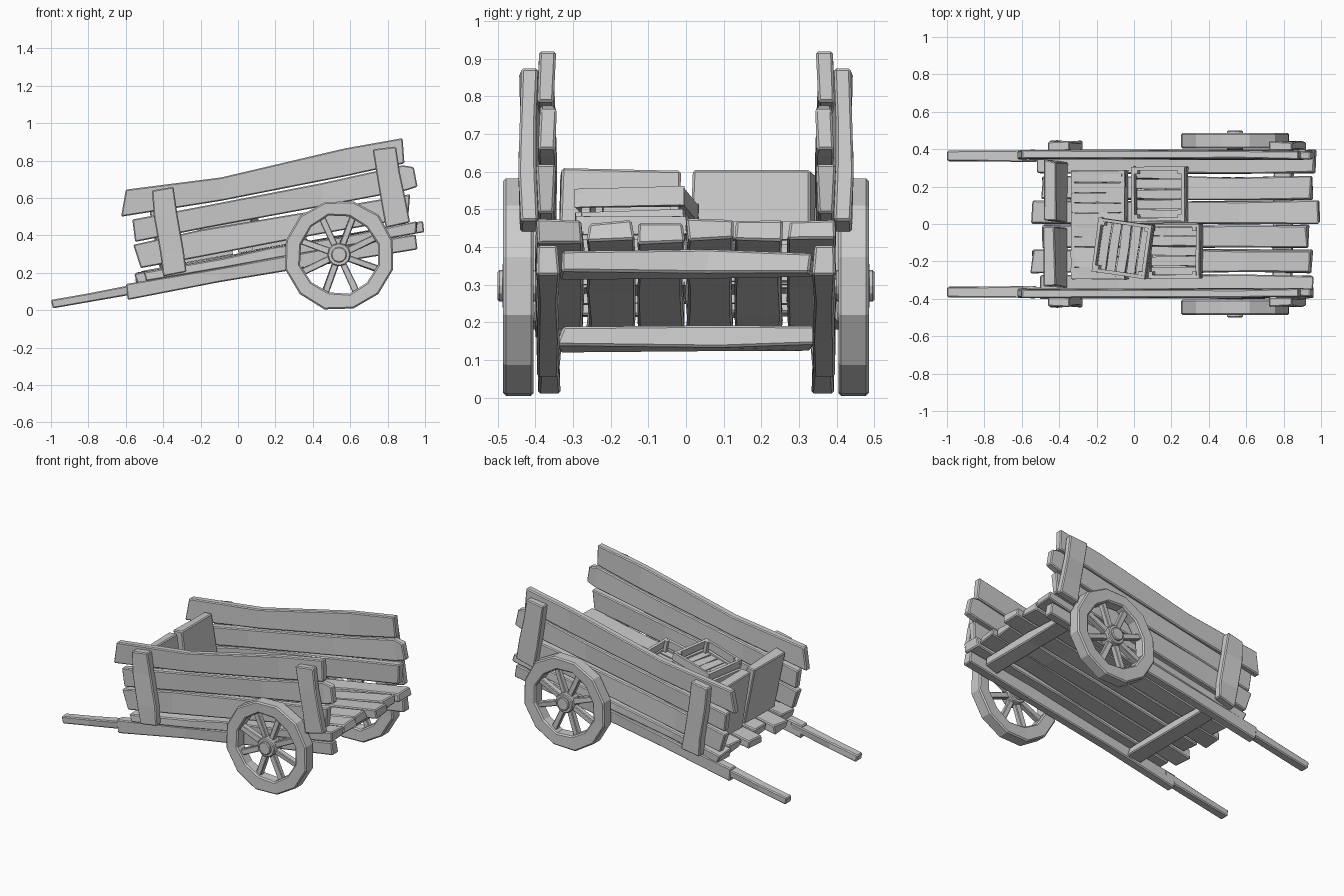
import bpy, bmesh, math, random
from mathutils import Matrix, Vector

if "Cube" in bpy.data.objects:
    bpy.data.objects.remove(bpy.data.objects["Cube"])

random.seed(4)
# Tilted frame of the cart bed: origin at floor centre, x runs up the slope
TILT = Matrix.Translation((0, 0, 0.27)) @ Matrix.Rotation(math.radians(-10.2), 4, 'Y')


def finish(name, bm, mirror=False, bevel=0.006):
    bmesh.ops.recalc_face_normals(bm, faces=bm.faces)
    me = bpy.data.meshes.new(name)
    bm.to_mesh(me)
    bm.free()
    ob = bpy.data.objects.new(name, me)
    bpy.context.collection.objects.link(ob)
    if bevel:
        b = ob.modifiers.new("worn_edges", 'BEVEL')
        b.width, b.segments, b.limit_method = bevel, 1, 'ANGLE'
        b.angle_limit = math.radians(40)
    if mirror:
        m = ob.modifiers.new("other_side", 'MIRROR')
        m.use_axis = (False, True, False)
    return ob


def box(bm, c, size, M=Matrix(), segs=1, jit=0.0):
    """Rough-hewn beam along local x, with jittered rings of four corners."""
    rings = []
    for i in range(segs + 1):
        t = i / segs - 0.5
        if 0 < i < segs:
            t += random.uniform(-0.25, 0.25) / segs
        ring = []
        for sy, sz in ((-1, -1), (1, -1), (1, 1), (-1, 1)):
            p = Vector((c[0] + t * size[0], c[1] + sy * size[1] / 2, c[2] + sz * size[2] / 2))
            p += Vector((random.uniform(-2, 2) * jit, random.uniform(-1, 1) * jit,
                         random.uniform(-1, 1) * jit))
            ring.append(bm.verts.new(M @ p))
        rings.append(ring)
    bm.faces.new(rings[0])
    bm.faces.new(rings[-1])
    for a, b in zip(rings, rings[1:]):
        for k in range(4):
            bm.faces.new((a[k], a[(k + 1) % 4], b[(k + 1) % 4], b[k]))


def slab(name, top, bottom, y0, y1, jit=0.004):
    """Board given by matching top and bottom (x, z) edges, extruded in y, mirrored."""
    bm = bmesh.new()
    rings = []
    for (xt, zt), (xb, zb) in zip(top, bottom):
        d0, d1 = random.uniform(-jit, jit), random.uniform(-jit, jit)
        rings.append([bm.verts.new(p) for p in ((xb, y0 + d0, zb), (xb, y1 + d1, zb),
                                                (xt, y1 - d1, zt), (xt, y0 - d0, zt))])
    bm.faces.new(rings[0])
    bm.faces.new(rings[-1])
    for a, b in zip(rings, rings[1:]):
        for k in range(4):
            bm.faces.new((a[k], a[(k + 1) % 4], b[(k + 1) % 4], b[k]))
    return finish(name, bm, mirror=True)


# Side planks, three per side
slab("side_plank_top", [(-.60, .645), (-.09, .71), (.57, .865), (.88, .92)],
     [(-.625, .50), (-.09, .585), (.57, .715), (.89, .785)], .348, .392)
slab("side_plank_middle", [(-.565, .485), (-.17, .56), (.45, .68), (.88, .775), (.94, .765)],
     [(-.55, .365), (-.17, .44), (.45, .555), (.90, .64), (.96, .66)], .345, .39)
slab("side_plank_bottom", [(-.56, .35), (-.2, .43), (.4, .53), (.92, .62)],
     [(-.52, .225), (-.2, .285), (.4, .40), (.91, .49)], .348, .395)

# Upright posts outside the planks
slab("front_post", [(-.46, .64), (-.45, .50), (-.415, .30), (-.40, .18)],
     [(-.345, .66), (-.325, .52), (-.29, .32), (-.275, .205)], .39, .442, .008)
slab("rear_post", [(.72, .86), (.745, .70), (.765, .58), (.79, .44)],
     [(.845, .875), (.865, .74), (.895, .60), (.92, .47)], .392, .44, .008)

# Long shafts and their thinner handles
slab("shaft", [(-.60, .14), (-.1, .225), (.5, .335), (.95, .405)],
     [(-.59, .055), (-.1, .15), (.5, .25), (.96, .325)], .338, .396)
slab("handle", [(-1.0, .055), (-.8, .09), (-.52, .145)],
     [(-.99, .01), (-.8, .043), (-.52, .092)], .335, .392, .006)

# Floor planks: (y, start, end)
for i, (y, u0, u1) in enumerate(((-.335, -.50, .97), (-.2, -.55, .97), (-.068, -.50, .95),
                                 (.062, -.55, 1.0), (.192, -.50, .96), (.332, -.52, .98))):
    bm = bmesh.new()
    box(bm, ((u0 + u1) / 2, y, 0), (u1 - u0, .122, .055), TILT, 4, .006)
    finish("floor_plank_%d" % (i + 1), bm)

# Cross beams under the floor
for name, u in (("front_cross_beam", -.30), ("rear_cross_beam", .80)):
    bm = bmesh.new()
    box(bm, (0, 0, 0), (.67, .10, .055),
        TILT @ Matrix.Translation((u, 0, -.06)) @ Matrix.Rotation(math.pi / 2, 4, 'Z'), 2, .006)
    finish(name, bm)

# Headboard: two boards side by side
for name, y in (("headboard_left", -.174), ("headboard_right", .174)):
    bm = bmesh.new()
    box(bm, (0, 0, 0), (.328, .06, .39),
        TILT @ Matrix.Translation((-.385, y, .212)) @ Matrix.Rotation(math.pi / 2, 4, 'Z'), 1, .006)
    finish(name, bm)


def crate(name, x, y, v, turn=0, lid=False, h=.12, s=.29):
    """Slatted crate standing on the tilted bed, slats along its local x."""
    bm = bmesh.new()
    M = TILT @ Matrix.Translation((x, y, v)) @ Matrix.Rotation(math.radians(turn), 4, 'Z')
    R = M @ Matrix.Rotation(math.pi / 2, 4, 'Z')
    for k in range(5):
        c = (k - 2) * s * .185
        box(bm, (0, c, .035), (s * .94, s * .165, .018), M, 2, .003)
        if lid:
            box(bm, (0, c, h - .012), (s * .98, s * .175, .018), M, 2, .003)
    for side in (-1, 1):
        for z in (.03, h - .027):
            box(bm, (0, side * (s / 2 - .009), z), (s, .018, .05), M, 1, .002)
            box(bm, (0, side * (s / 2 - .009), z), (s, .018, .05), R, 1, .002)
        for t in (-1, 1):
            box(bm, (side * (s / 2 - .026), t * (s / 2 - .026), h / 2), (.022, .022, h), M)
    finish(name, bm, bevel=0)


crate("crate_under_left", -.17, -.15, .03, 0, True)
crate("crate_under_right", -.17, .14, .03, 0, True)
crate("crate_right", .155, .16, .03)
crate("crate_left", .235, -.145, .03)
crate("crate_stacked", -.02, -.13, .152, 82)

# Wheels: twelve-sided rim, eight spokes and hub
WX, WZ, WY, R_OUT, R_IN, N = .54, .297, .445, .297, .212, 12
bm = bmesh.new()
loops = []
for i in range(N):
    a = 2 * math.pi * (i + .5) / N
    ro, ri = R_OUT + random.uniform(-.006, .006), R_IN + random.uniform(-.006, .006)
    loops.append([bm.verts.new((WX + r * math.cos(a), WY + d, WZ + r * math.sin(a)))
                  for r, d in ((ro, -.041), (ro, .041), (ri, .038), (ri, -.038))])
for i in range(N):
    a, b = loops[i], loops[(i + 1) % N]
    for k in range(4):
        bm.faces.new((a[k], a[(k + 1) % 4], b[(k + 1) % 4], b[k]))
finish("wheel_rim", bm, True, .008)

bm = bmesh.new()
for i in range(8):
    box(bm, (.13, 0, 0), (.19, .036, .036), Matrix.Translation((WX, WY, WZ)) @
        Matrix.Rotation(math.radians(45 * i + 20), 4, 'Y'), 1, .003)
finish("wheel_spokes", bm, True, .004)

bm = bmesh.new()
for r, y0, y1 in ((.062, .405, .487), (.042, .395, .50)):
    bmesh.ops.create_cone(bm, cap_ends=True, segments=12, radius1=r, radius2=r, depth=y1 - y0,
                          matrix=Matrix.Translation((WX, (y0 + y1) / 2, WZ)) @
                          Matrix.Rotation(math.pi / 2, 4, 'X'))
finish("wheel_hub", bm, True, .005)
